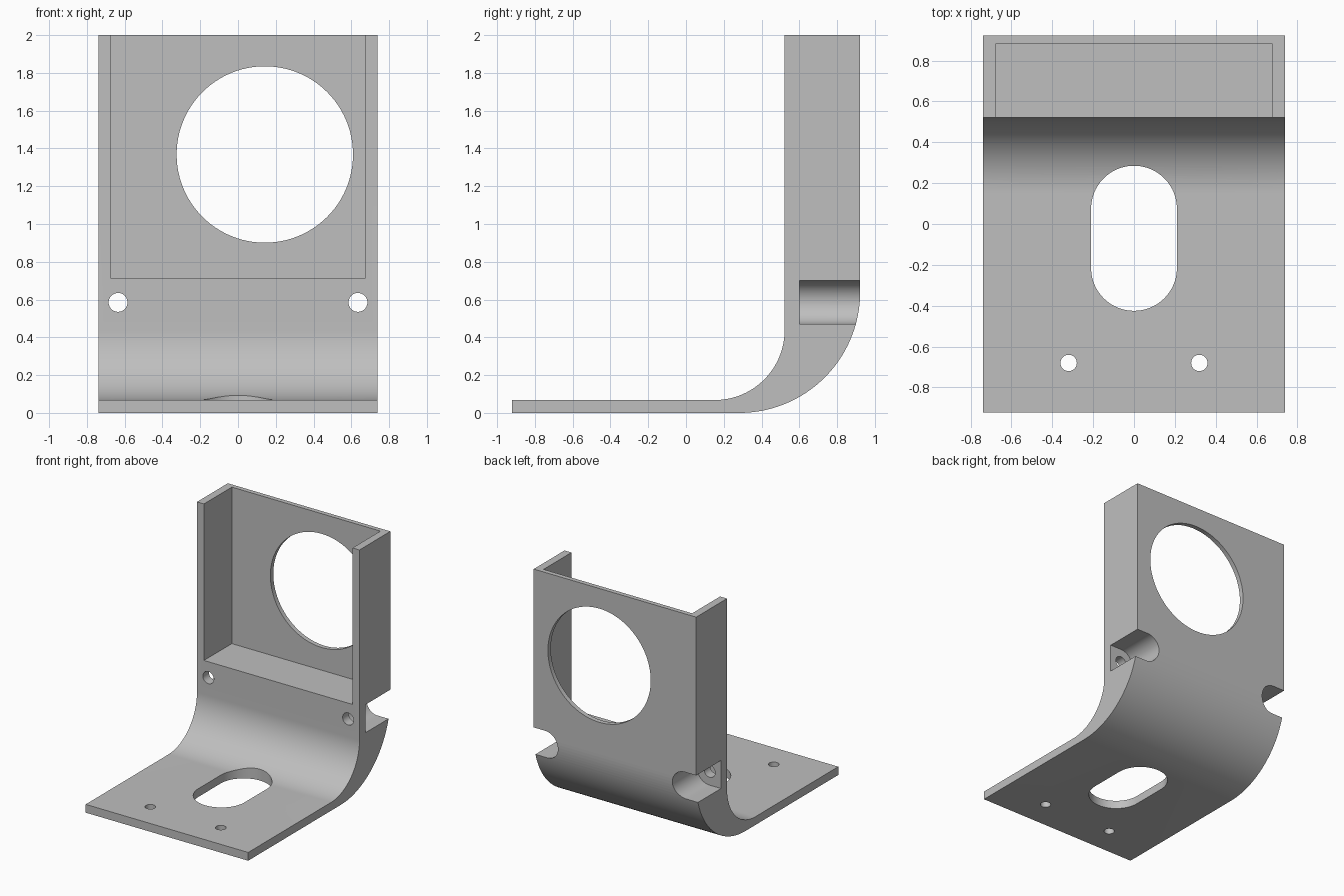
import bpy, bmesh
from math import sin, cos, pi, radians
from mathutils import Vector

if "Cube" in bpy.data.objects:
    bpy.data.objects.remove(bpy.data.objects["Cube"])

HALF = 0.738      # half width of the bracket
BACK = 0.922      # half depth of the bracket


def arc(cu, cv, r, a0, a1, n=40):
    """Points of an arc in a 2D plane, angles in degrees."""
    angles = [radians(a0 + (a1 - a0) * i / n) for i in range(n + 1)]
    return [(cu + r * cos(a), cv + r * sin(a)) for a in angles]


def prism(name, outline, axis, start, end):
    """Extrude a 2D outline along x (y,z outline), y (x,z) or z (x,y)."""
    place = {"x": lambda u, v, w: (w, u, v),
             "y": lambda u, v, w: (u, w, v),
             "z": lambda u, v, w: (u, v, w)}[axis]
    bm = bmesh.new()
    face = bm.faces.new([bm.verts.new(place(u, v, start)) for u, v in outline])
    grown = bmesh.ops.extrude_face_region(bm, geom=[face])["geom"]
    shift = Vector(place(0, 0, end - start))
    bmesh.ops.translate(bm, vec=shift,
                        verts=[g for g in grown if isinstance(g, bmesh.types.BMVert)])
    bmesh.ops.recalc_face_normals(bm, faces=bm.faces)
    mesh = bpy.data.meshes.new(name)
    bm.to_mesh(mesh)
    bm.free()
    obj = bpy.data.objects.new(name, mesh)
    bpy.context.collection.objects.link(obj)
    return obj


def circle(cu, cv, r, n=64):
    return arc(cu, cv, r, 0, 360, n)[:-1]


def rect(u0, v0, u1, v1):
    return [(u0, v0), (u1, v0), (u1, v1), (u0, v1)]


# Bent side profile: thin foot sweeping up into a thick upright
profile = ([(-BACK, 0.0)] + arc(0.282, 0.64, 0.64, -90, 0)
           + [(BACK, 2.0), (0.522, 2.0)]
           + arc(0.152, 0.438, 0.37, 0, -90) + [(-BACK, 0.068)])
bracket = prism("bracket", profile, "x", -HALF, HALF)

# Front pocket open at the top, round window, and slot in the foot
slot = arc(0, 0.075, 0.21, 0, 180) + arc(0, -0.215, 0.21, 180, 360)
cutters = [
    prism("pocket_cutter", rect(-0.675, 0.715, 0.675, 2.2), "y", 0.3, 0.884),
    prism("window_cutter", circle(0.142, 1.368, 0.467, 96), "y", 0.7, 1.1),
    prism("slot_cutter", slot, "z", -0.2, 0.4),
]

# Mirrored screw holes and rear notches that open to the sides
for side in (-1, 1):
    notch = arc(side * 0.635, 0.585, 0.115, 90, 90 + side * 180)
    notch += [(side * 0.9, 0.47), (side * 0.9, 0.70)]
    cutters += [
        prism("rear_notch_cutter", notch, "y", 0.6, 1.1),
        prism("upright_hole_cutter", circle(side * 0.635, 0.585, 0.05, 40), "y", 0.3, 0.8),
        prism("foot_hole_cutter", circle(side * 0.32, -0.68, 0.04, 40), "z", -0.2, 0.2),
    ]

bpy.ops.object.select_all(action="DESELECT")
bpy.context.view_layer.objects.active = bracket
bracket.select_set(True)
for cutter in cutters:
    cut = bracket.modifiers.new(cutter.name, "BOOLEAN")
    cut.operation = "DIFFERENCE"
    cut.solver = "EXACT"
    cut.object = cutter
    bpy.ops.object.modifier_apply(modifier=cut.name)
    bpy.data.objects.remove(cutter)

# Smooth bends and hole walls, crisp edges
bpy.ops.object.shade_smooth_by_angle(angle=radians(25))

# Plain grey material
grey = bpy.data.materials.new("plain grey")
grey.use_nodes = True
colour = (0.52, 0.52, 0.52, 1.0)
grey.diffuse_color = colour
grey.node_tree.nodes["Principled BSDF"].inputs["Base Color"].default_value = colour
bracket.data.materials.clear()
bracket.data.materials.append(grey)
